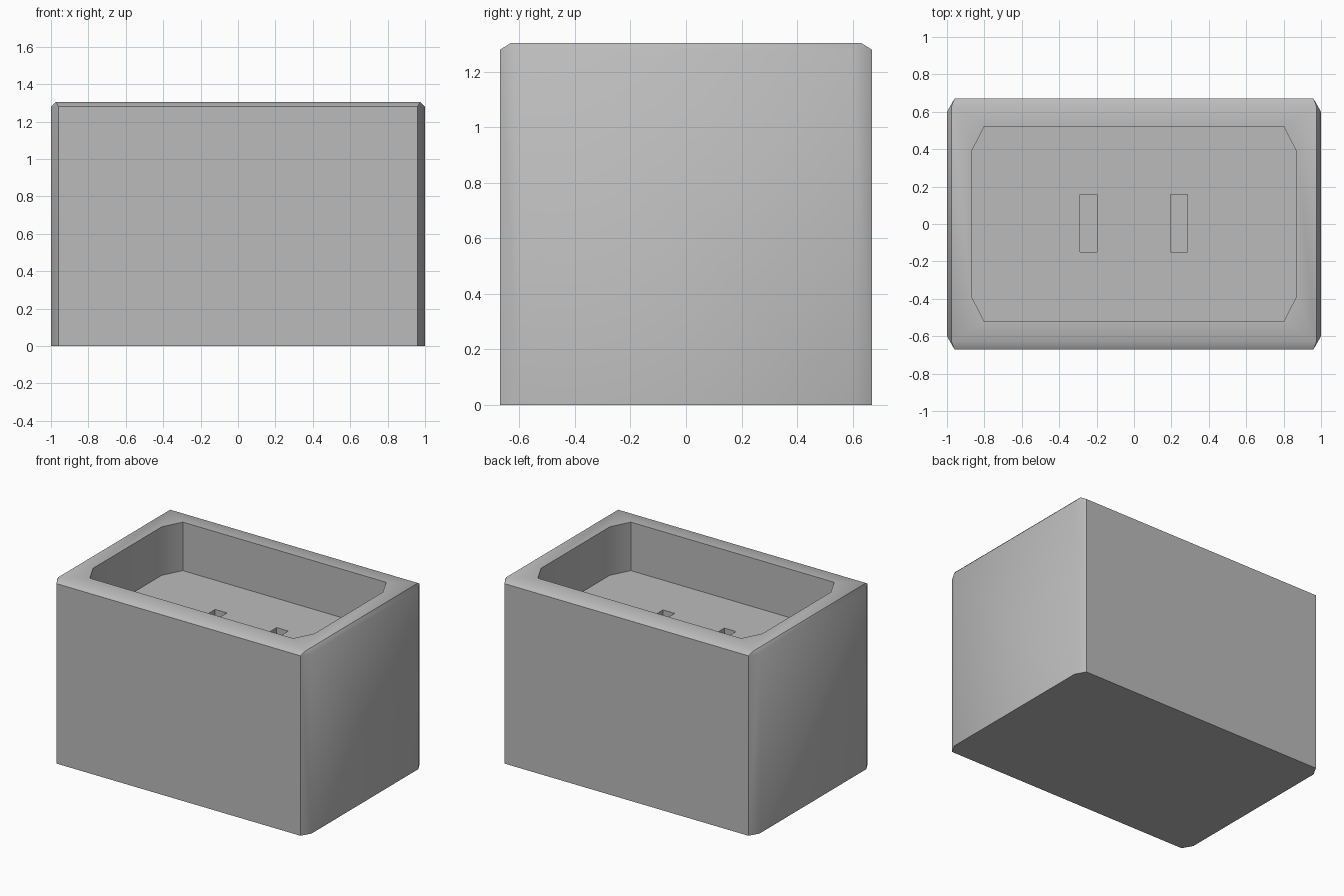
import bpy, bmesh, math

if "Cube" in bpy.data.objects:
    bpy.data.objects.remove(bpy.data.objects["Cube"], do_unlink=True)

HALF_X, HALF_Y, HEIGHT = 1.0, 0.67, 1.305
SHOULDER, FLOOR, SLOT_FLOOR = 1.28, 0.96, 0.84

grey = bpy.data.materials.new("plain grey")
grey.use_nodes = True
grey.diffuse_color = (0.5, 0.5, 0.5, 1)
grey.node_tree.nodes["Principled BSDF"].inputs["Base Color"].default_value = (0.5, 0.5, 0.5, 1)


def clipped(x, y, cut_x, cut_y):
    """Rectangle outline with clipped corners, mirrored from one corner."""
    return [(sx * px, sy * py) for sx in (-1, 1) for sy in (-1, 1)
            for px, py in ((x - cut_x, y), (x, y - cut_y))]


def rectangle(x0, x1, y0, y1):
    return [(x, y) for x in (x0, x1) for y in (y0, y1)]


def hull_solid(name, layers):
    """Convex solid around outlines, each given with its height."""
    bm = bmesh.new()
    for outline, z in layers:
        for x, y in outline:
            bm.verts.new((x, y, z))
    bmesh.ops.convex_hull(bm, input=bm.verts)
    bmesh.ops.dissolve_limit(bm, angle_limit=math.radians(1), verts=bm.verts, edges=bm.edges)
    bmesh.ops.recalc_face_normals(bm, faces=bm.faces)
    mesh = bpy.data.meshes.new(name)
    bm.to_mesh(mesh)
    bm.free()
    mesh.materials.append(grey)
    obj = bpy.data.objects.new(name, mesh)
    bpy.context.collection.objects.link(obj)
    return obj


# Block with clipped corners and a bevelled rim
body = clipped(HALF_X, HALF_Y, 0.04, 0.07)
rim = rectangle(-0.975, 0.975, -0.63, 0.63)
box = hull_solid("planter_box", [(body, 0), (body, SHOULDER), (rim, HEIGHT)])

# Cutters for the tray and the two floor slots
tray = clipped(0.87, 0.522, 0.07, 0.137)
cutters = [hull_solid("tray_cutter", [(tray, FLOOR), (tray, HEIGHT + 0.1)])]
for side, x in (("right", -0.243), ("left", 0.24)):
    slot = rectangle(x - 0.046, x + 0.046, -0.15, 0.157)
    cutters.append(hull_solid(side + "_slot_cutter", [(slot, SLOT_FLOOR), (slot, FLOOR + 0.1)]))

for cutter in cutters:
    cutter.hide_render = True
    cut = box.modifiers.new(cutter.name, "BOOLEAN")
    cut.operation, cut.solver, cut.object = "DIFFERENCE", "EXACT", cutter

# Apply the cuts, then shade with sharp edges kept
bpy.context.view_layer.update()
carved = bpy.data.meshes.new_from_object(box.evaluated_get(bpy.context.evaluated_depsgraph_get()))
box.modifiers.clear()
box.data = carved
for cutter in cutters:
    bpy.data.objects.remove(cutter, do_unlink=True)

bpy.ops.object.select_all(action="DESELECT")
box.select_set(True)
bpy.context.view_layer.objects.active = box
bpy.ops.object.shade_smooth_by_angle(angle=math.radians(40))
